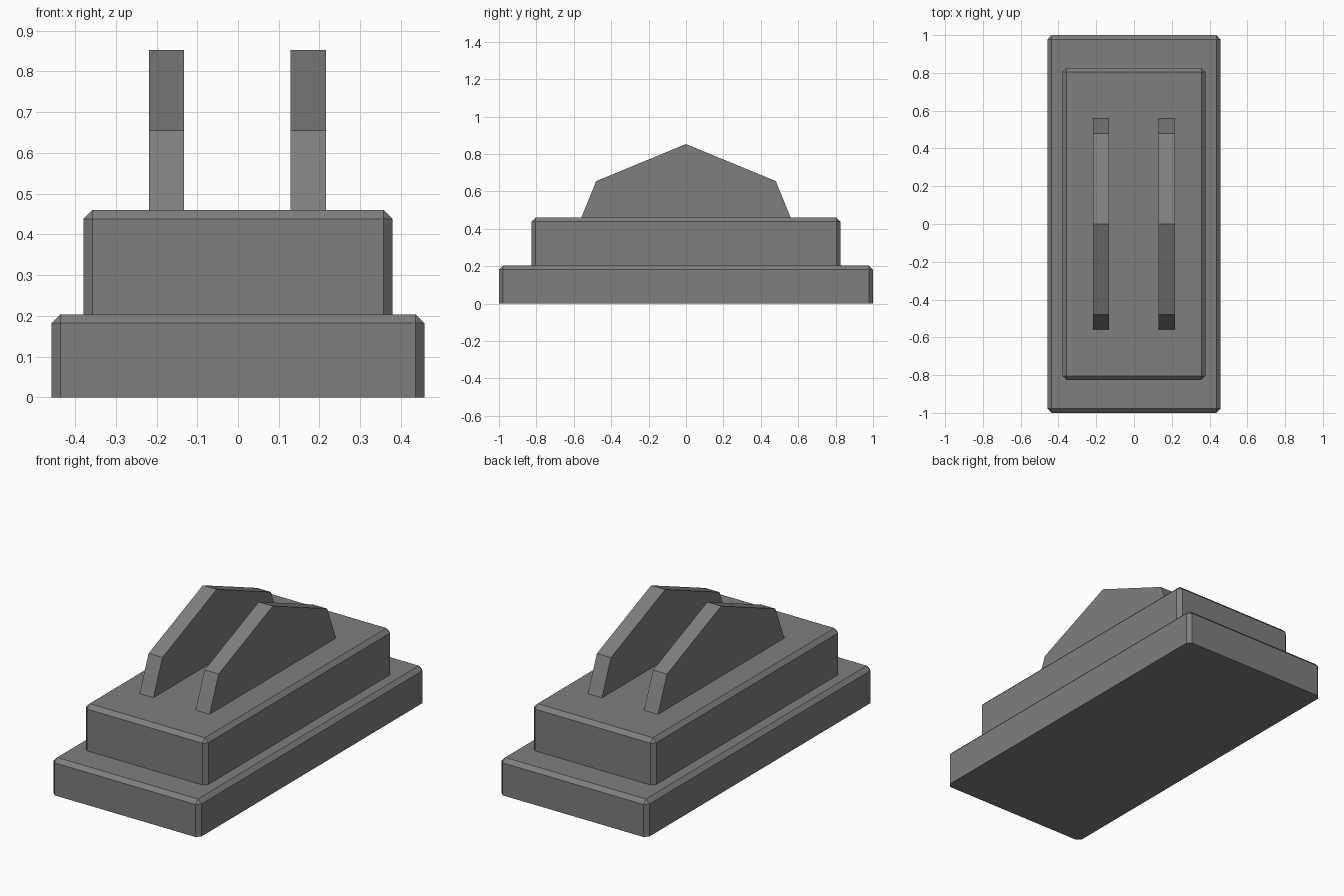
import bpy, bmesh

if "Cube" in bpy.data.objects:
    bpy.data.objects.remove(bpy.data.objects["Cube"])

grey = bpy.data.materials.new("mid grey")
grey.diffuse_color = (0.21, 0.21, 0.21, 1.0)
grey.use_nodes = True
grey.node_tree.nodes["Principled BSDF"].inputs["Base Color"].default_value = grey.diffuse_color


def finish(bm, name):
    bmesh.ops.recalc_face_normals(bm, faces=bm.faces[:])
    mesh = bpy.data.meshes.new(name)
    bm.to_mesh(mesh)
    bm.free()
    mesh.materials.append(grey)
    obj = bpy.data.objects.new(name, mesh)
    bpy.context.collection.objects.link(obj)
    return obj


def chamfered_block(name, half_x, half_y, z0, z1, chamfer):
    """Box with chamfered top and upright edges and a flat, sharp underside."""
    bm = bmesh.new()
    bmesh.ops.create_cube(bm, size=2.0)
    for v in bm.verts:
        v.co = (v.co.x * half_x, v.co.y * half_y, z1 if v.co.z > 0 else z0)
    edges = [e for e in bm.edges if any(v.co.z > z0 + 0.001 for v in e.verts)]
    bmesh.ops.bevel(bm, geom=edges, offset=chamfer, segments=1,
                    affect='EDGES', profile=0.5)
    return finish(bm, name)


def fin(name, x0, x1):
    """Upright plate: a peaked side profile extruded across x."""
    half = [(0.56, 0.459), (0.48, 0.655)]
    profile = half + [(0.0, 0.853)] + [(-y, z) for y, z in reversed(half)]
    bm = bmesh.new()
    face = bm.faces.new([bm.verts.new((x0, y, z)) for y, z in profile])
    ext = bmesh.ops.extrude_face_region(bm, geom=[face])
    moved = [g for g in ext["geom"] if isinstance(g, bmesh.types.BMVert)]
    bmesh.ops.translate(bm, verts=moved, vec=(x1 - x0, 0, 0))
    return finish(bm, name)


# Stepped base
chamfered_block("lower_base", 0.458, 1.0, 0.0, 0.204, 0.022)
chamfered_block("upper_base", 0.379, 0.826, 0.204, 0.46, 0.022)

# Pair of peaked fins on top
fin("left_fin", -0.218, -0.132)
fin("right_fin", 0.129, 0.216)
